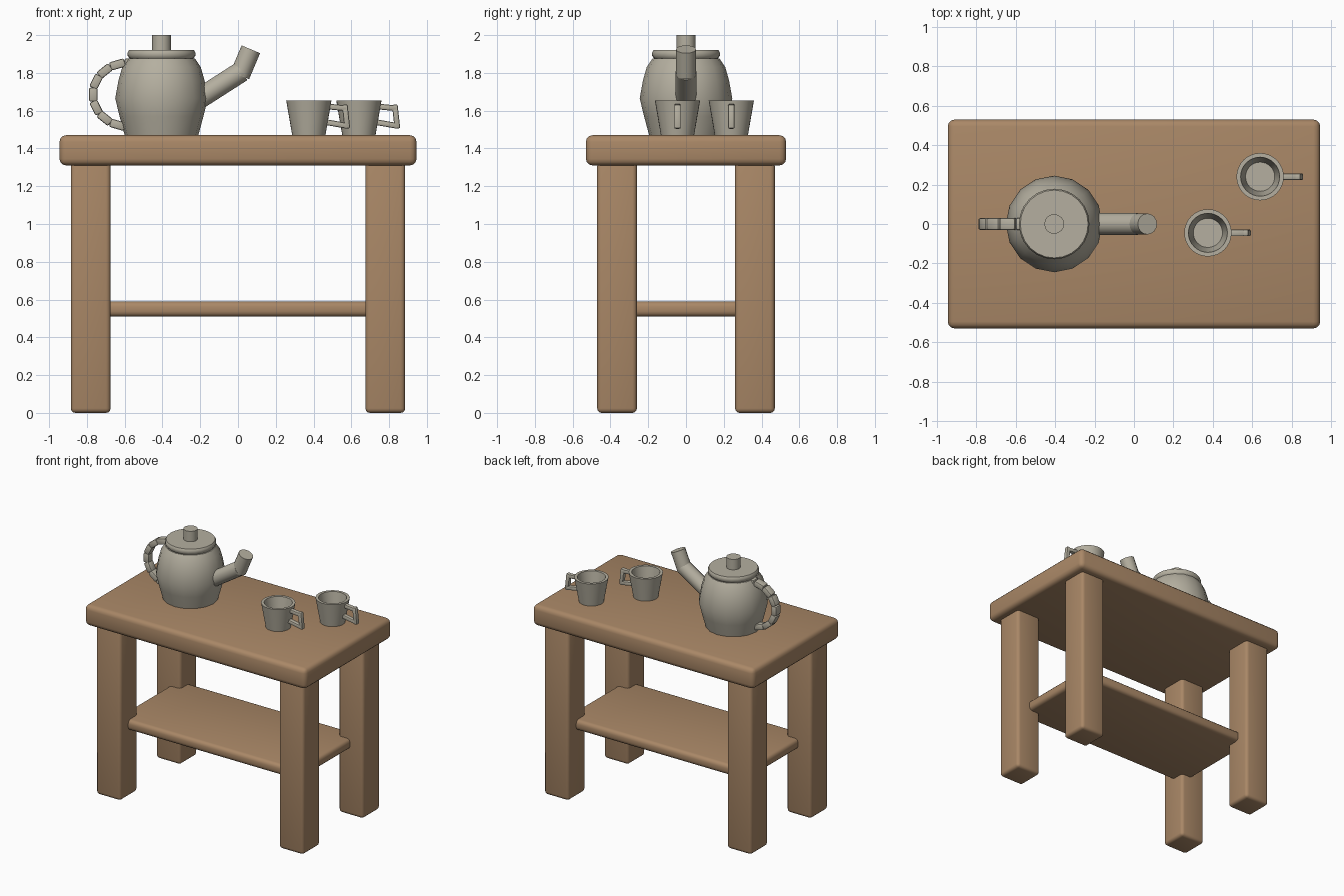
import bpy, bmesh, math
from mathutils import Matrix, Vector

default = bpy.data.objects.get("Cube")
if default:
    bpy.data.objects.remove(default, do_unlink=True)


def material(name, rgb):
    mat = bpy.data.materials.new(name)
    mat.use_nodes = True
    mat.diffuse_color = (*rgb, 1)
    mat.node_tree.nodes["Principled BSDF"].inputs["Base Color"].default_value = (*rgb, 1)
    return mat


WOOD = material("warm wood", (0.40, 0.245, 0.135))
CLAY = material("grey stoneware", (0.46, 0.43, 0.35))


def finish(bm, name, mat, angle=35):
    """Turn a bmesh into a smooth-shaded object that keeps its sharp edges."""
    bmesh.ops.recalc_face_normals(bm, faces=bm.faces)
    mesh = bpy.data.meshes.new(name)
    bm.to_mesh(mesh)
    bm.free()
    mesh.materials.append(mat)
    mesh.shade_smooth()
    mesh.set_sharp_from_angle(angle=math.radians(angle))
    obj = bpy.data.objects.new(name, mesh)
    bpy.context.collection.objects.link(obj)
    return obj


def rounded_box(name, size, centre, bevel, mat, segments=3):
    bm = bmesh.new()
    bmesh.ops.create_cube(bm, size=1, matrix=Matrix.Diagonal((*size, 1)))
    bmesh.ops.bevel(bm, geom=bm.edges[:], offset=bevel, segments=segments,
                    profile=0.5, affect='EDGES')
    bmesh.ops.translate(bm, verts=bm.verts, vec=centre)
    return finish(bm, name, mat)


def lathe(name, profile, centre, sides, mat, angle=35):
    """Revolve (radius, height) points and cap both ends."""
    bm = bmesh.new()
    rings = []
    for r, z in profile:
        rings.append([bm.verts.new((centre[0] + r * math.cos(i * math.tau / sides),
                                    centre[1] + r * math.sin(i * math.tau / sides), z))
                      for i in range(sides)])
    for a, b in zip(rings, rings[1:]):
        for i in range(sides):
            j = (i + 1) % sides
            bm.faces.new((a[i], a[j], b[j], b[i]))
    bm.faces.new(rings[0])
    bm.faces.new(rings[-1])
    return finish(bm, name, mat, angle)


def tube(name, start, end, radius, mat):
    start, end = Vector(start), Vector(end)
    axis = end - start
    turn = axis.to_track_quat('Z', 'Y').to_matrix().to_4x4()
    bm = bmesh.new()
    bmesh.ops.create_cone(bm, cap_ends=True, segments=16, radius1=radius, radius2=radius,
                          depth=axis.length,
                          matrix=Matrix.Translation((start + end) / 2) @ turn)
    return finish(bm, name, mat)


def bar(name, start, end, width, thick, bevel, mat):
    """Bevelled bar lying in an x-z plane between two points."""
    start, end = Vector(start), Vector(end)
    axis = end - start
    obj = rounded_box(name, (axis.length, width, thick), (0, 0, 0), bevel, mat, 2)
    obj.data.transform(Matrix.Translation((start + end) / 2)
                       @ Matrix.Rotation(-math.atan2(axis.z, axis.x), 4, 'Y'))
    return obj


# Table
rounded_box("table_top", (1.89, 1.06, 0.16), (0, 0, 1.39), 0.035, WOOD)
rounded_box("shelf", (1.55, 0.75, 0.08), (0, 0, 0.55), 0.028, WOOD)
for sx, side in ((1, "left"), (-1, "right")):
    for sy, end in ((-1, "front"), (1, "back")):
        rounded_box(f"{end}_{side}_leg", (0.21, 0.21, 1.33),
                    (0.78 * sx, 0.365 * sy, 0.665), 0.024, WOOD)

# Teapot body, lid and knob
POT = (-0.405, 0)
lathe("teapot_body", [(0.195, 1.47), (0.222, 1.57), (0.245, 1.665), (0.228, 1.76),
                      (0.208, 1.83), (0.178, 1.875)], POT, 16, CLAY, 40)
lathe("teapot_lid", [(0.165, 1.87), (0.173, 1.881), (0.179, 1.89), (0.179, 1.908),
                     (0.172, 1.92)], POT, 24, CLAY, 50)
lathe("lid_knob", [(0.05, 1.915), (0.05, 2.0)], POT, 16, CLAY)

# Spout: a long arm and a steeper tip
tube("spout_arm", (-0.25, 0, 1.635), (0.02, 0, 1.808), 0.055, CLAY)
tube("spout_tip", (0.01, 0, 1.787), (0.068, 0, 1.925), 0.053, CLAY)

# Teapot handle: short links around an arc
STEP = math.radians(24)
for k in range(-4, 5):
    a = math.pi + k * STEP
    mid = Vector((-0.58 + 0.187 * math.cos(a), 0, 1.685 + 0.168 * math.sin(a)))
    along = Vector((-0.187 * math.sin(a), 0, 0.168 * math.cos(a))) * STEP * 0.52
    bar(f"teapot_handle_link_{k + 5}", mid - along, mid + along, 0.06, 0.045, 0.009, CLAY)

# Cups, each with a three-bar handle
for n, (cx, cy) in enumerate(((0.375, -0.045), (0.64, 0.24)), 1):
    lathe(f"cup_{n}", [(0.088, 1.47), (0.12, 1.655), (0.099, 1.655), (0.074, 1.505)],
          (cx, cy), 32, CLAY)
    for part, (x1, z1, x2, z2) in {"top": (0.1, 1.622, 0.205, 1.612),
                                   "side": (0.19, 1.632, 0.204, 1.505),
                                   "bottom": (0.085, 1.54, 0.212, 1.518)}.items():
        bar(f"cup_{n}_handle_{part}", (cx + x1, cy, z1), (cx + x2, cy, z2),
            0.034, 0.03, 0.008, CLAY)
